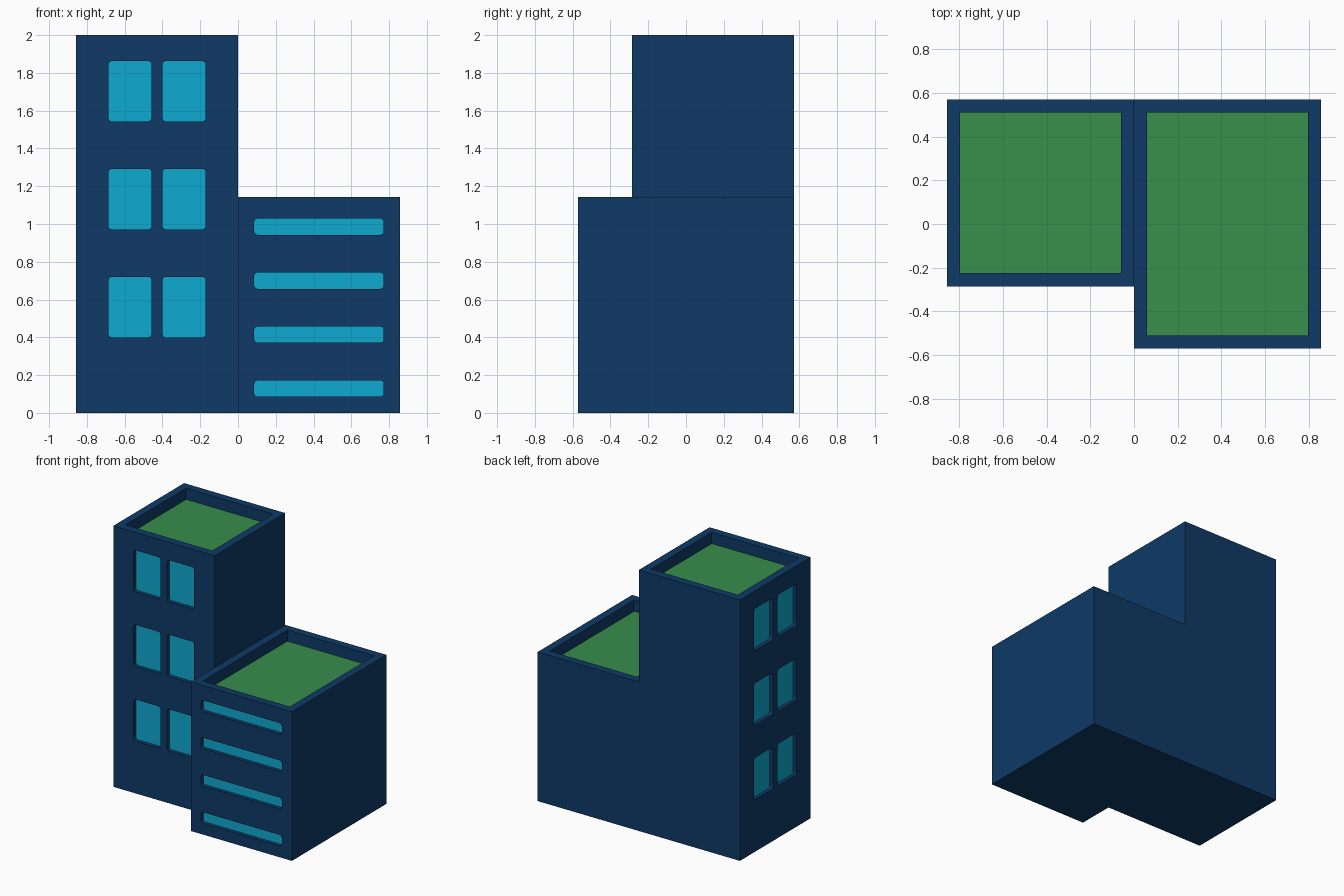
import bpy, bmesh, math
from mathutils import Vector

if "Cube" in bpy.data.objects:
    bpy.data.objects.remove(bpy.data.objects["Cube"])

U = 2 / 7            # one design module
DEPTH = 0.1 * U      # window recess
RIM = 0.3 * U        # parapet width and roof recess


def material(name, srgb):
    m = bpy.data.materials.new(name)
    lin = [((c / 255 + 0.055) / 1.055) ** 2.4 if c > 10 else c / 255 / 12.92 for c in srgb]
    m.diffuse_color = (*lin, 1)
    m.use_nodes = True
    m.node_tree.nodes["Principled BSDF"].inputs["Base Color"].default_value = m.diffuse_color
    return m


MATS = [material("navy_wall", (14, 58, 102)),
        material("green_roof", (56, 142, 75)),
        material("cyan_glass", (14, 170, 208))]


def new_object(name, bm):
    bmesh.ops.recalc_face_normals(bm, faces=bm.faces)
    me = bpy.data.meshes.new(name)
    bm.to_mesh(me)
    bm.free()
    ob = bpy.data.objects.new(name, me)
    bpy.context.collection.objects.link(ob)
    for m in MATS:
        me.materials.append(m)
    return ob


def window_prism(bm, u0, u1, v0, v1, to_world, r=0.018):
    """Rounded rectangle prism crossing a wall; to_world maps (u, v, depth)."""
    outline = []
    corners = [(u1 - r, v1 - r), (u0 + r, v1 - r), (u0 + r, v0 + r), (u1 - r, v0 + r)]
    for k, (cu, cv) in enumerate(corners):
        for s in range(4):
            a = math.pi / 2 * (k + s / 3)
            outline.append((cu + r * math.cos(a), cv + r * math.sin(a)))
    rings = [[bm.verts.new(to_world(u, v, d)) for u, v in outline] for d in (-0.05, DEPTH)]
    bm.faces.new(rings[0])
    bm.faces.new(rings[1][::-1])
    n = len(outline)
    for i in range(n):
        j = (i + 1) % n
        bm.faces.new((rings[0][i], rings[0][j], rings[1][j], rings[1][i]))


def block(name, x0, x1, y0, y1, h, cut):
    # Solid block with sunken roof
    bm = bmesh.new()
    bmesh.ops.create_cube(bm, size=1)
    for v in bm.verts:
        v.co = ((x0 + x1) / 2 + v.co.x * (x1 - x0),
                (y0 + y1) / 2 + v.co.y * (y1 - y0), h * (v.co.z + 0.5))
    top = max(bm.faces, key=lambda f: f.calc_center_median().z)
    bmesh.ops.inset_region(bm, faces=[top], thickness=RIM)
    floor = bmesh.ops.extrude_face_region(bm, geom=[top])
    bmesh.ops.translate(bm, vec=(0, 0, -RIM),
                        verts=[g for g in floor["geom"] if isinstance(g, bmesh.types.BMVert)])
    if top.is_valid:
        bm.faces.remove(top)
    ob = new_object(name, bm)

    # Window recesses
    cb = bmesh.new()
    cut(cb)
    cutter = new_object("window_cutter", cb)
    cutter.hide_render = True
    mod = ob.modifiers.new("windows", 'BOOLEAN')
    mod.operation, mod.solver, mod.object = 'DIFFERENCE', 'EXACT', cutter
    bpy.context.view_layer.objects.active = ob
    bpy.ops.object.modifier_apply(modifier=mod.name)
    bpy.data.objects.remove(cutter)

    # Colours by direction and recess depth
    for p in ob.data.polygons:
        c, n = p.center, p.normal
        p.material_index = 0
        if n.z > 0.9 and abs(c.z - (h - RIM)) < 0.01:
            p.material_index = 1
        elif (n.y < -0.9 and abs(c.y - y0 - DEPTH) < 0.005) or \
             (n.x < -0.9 and abs(c.x - x0 - DEPTH) < 0.005):
            p.material_index = 2
    return ob


def tower_windows(bm):
    # Pairs of windows on three floors, front and left walls
    for z in (1.4, 3.4, 5.4):
        for a in (0.6, 1.6):
            v0, v1 = z * U, (z + 1.12) * U
            window_prism(bm, (a - 3) * U, (a - 2.2) * U, v0, v1,
                         lambda u, v, d: Vector((u, -U + d, v)))
            window_prism(bm, (a - 1) * U, (a - 0.2) * U, v0, v1,
                         lambda u, v, d: Vector((-3 * U + d, u, v)))


def annex_windows(bm):
    # Four ribbon windows on the front wall
    for i in range(4):
        window_prism(bm, 0.3 * U, 2.7 * U, (i + 0.3) * U, (i + 0.6) * U,
                     lambda u, v, d: Vector((u, -2 * U + d, v)))


block("tower", -3 * U, 0, -U, 2 * U, 7 * U, tower_windows)
block("annex", 0, 3 * U, -2 * U, 2 * U, 4 * U, annex_windows)
